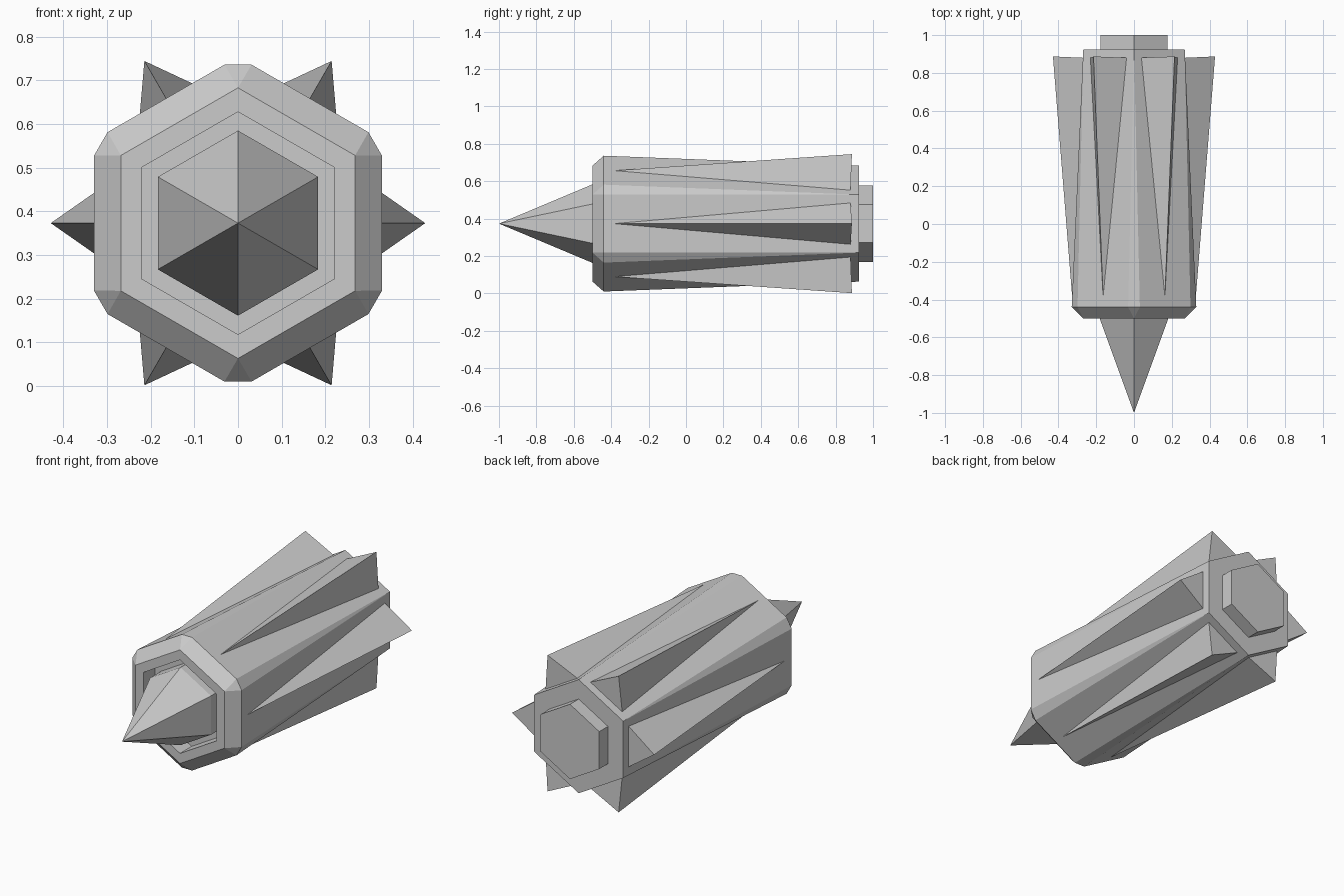
import bpy, bmesh
from math import cos, sin, radians, sqrt
from mathutils import Vector

if "Cube" in bpy.data.objects:
    bpy.data.objects.remove(bpy.data.objects["Cube"])

CZ = 0.373  # height of the long axis


def hexagon(bm, r, y):
    """Ring of six corners, pointing up, around the long axis."""
    return [bm.verts.new((r * cos(radians(30 + 60 * k)), y, CZ + r * sin(radians(30 + 60 * k))))
            for k in range(6)]


def bridge(bm, a, b):
    for k in range(6):
        n = (k + 1) % 6
        bm.faces.new((a[k], a[n], b[n], b[k]))


def finish(bm, name):
    bmesh.ops.recalc_face_normals(bm, faces=bm.faces[:])
    me = bpy.data.meshes.new(name)
    bm.to_mesh(me)
    bm.free()
    ob = bpy.data.objects.new(name, me)
    bpy.context.collection.objects.link(ob)
    return ob


# Tapered body: recessed front, bevelled shoulder with clipped corners, flat back
bm = bmesh.new()
floor = hexagon(bm, 0.255, -0.40)
inner = hexagon(bm, 0.255, -0.50)
front = hexagon(bm, 0.31, -0.50)
back = hexagon(bm, 0.31, 0.925)
bm.faces.new(floor)
bridge(bm, floor, inner)
bridge(bm, inner, front)
bm.faces.new(back)
pairs = []
for k in range(6):
    a = radians(30 + 60 * k)
    out = Vector((cos(a), 0, sin(a)))
    side = Vector((-sin(a), 0, cos(a)))
    mid = Vector((0, -0.44, CZ)) + out * 0.363
    pairs.append((bm.verts.new(mid - side * 0.031), bm.verts.new(mid + side * 0.031)))
for k in range(6):
    n = (k + 1) % 6
    p, q = pairs[k][1], pairs[n][0]
    bm.faces.new((front[k], front[n], q, p))
    bm.faces.new((p, q, back[n], back[k]))
    bm.faces.new((front[k], pairs[k][0], p))
    bm.faces.new((back[k], pairs[k][0], p))
finish(bm, "body")

# Pointed nose on a short prism set in the recess
bm = bmesh.new()
root = hexagon(bm, 0.212, -0.39)
base = hexagon(bm, 0.212, -0.495)
tip = bm.verts.new((0, -1, CZ))
bm.faces.new(root)
bridge(bm, root, base)
for k in range(6):
    bm.faces.new((base[k], base[(k + 1) % 6], tip))
finish(bm, "nose")

# Hexagonal end cap
bm = bmesh.new()
a, b = hexagon(bm, 0.204, 0.90), hexagon(bm, 0.204, 1.0)
bm.faces.new(a)
bm.faces.new(b)
bridge(bm, a, b)
finish(bm, "end_cap")

# One wedge-shaped fin on each long flat
for k in range(6):
    a = radians(60 * k)
    out = Vector((cos(a), 0, sin(a)))
    side = Vector((-sin(a), 0, cos(a)))
    bm = bmesh.new()
    pts = [(0.327, 0, -0.39), (0.27, -0.111, 0.88), (0.27, 0.111, 0.88), (0.429, 0, 0.887)]
    v = [bm.verts.new(Vector((0, y, CZ)) + out * r + side * s) for r, s, y in pts]
    for f in ((0, 1, 2), (0, 1, 3), (0, 2, 3), (1, 2, 3)):
        bm.faces.new([v[i] for i in f])
    finish(bm, f"fin_{k + 1}")
